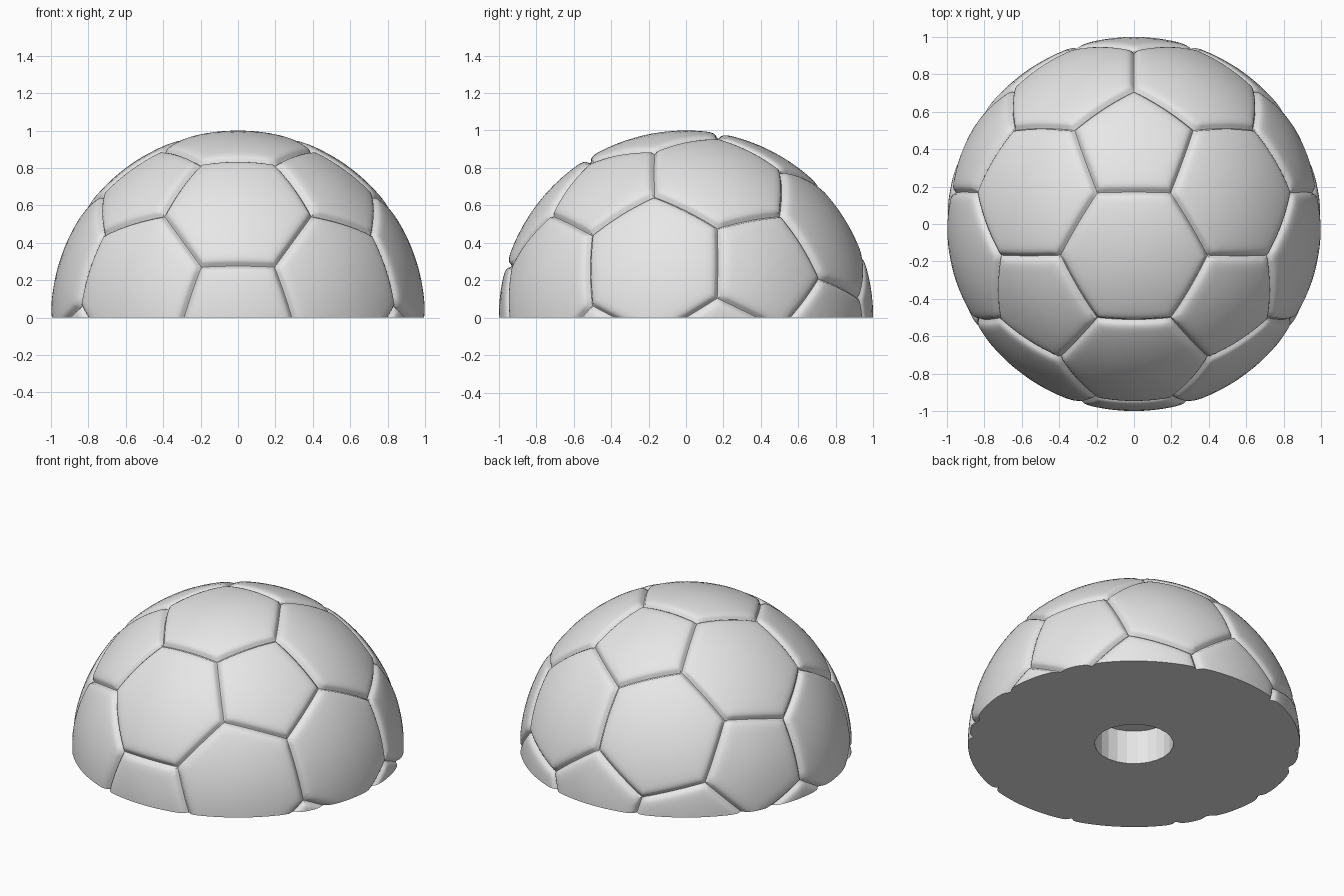
import bpy, bmesh, math
from mathutils import Vector

if "Cube" in bpy.data.objects:
    bpy.data.objects.remove(bpy.data.objects["Cube"])

HOLE_R, HOLE_DEPTH, HOLE_SIDES = 0.237, 0.225, 24
N = 10                                   # subdivisions along each seam
# groove profile: distance from seam -> radius
GROOVE = [(0.07, 1.0), (0.045, 0.9985), (0.028, 0.995), (0.016, 0.988),
          (0.008, 0.977), (0.0, 0.971)]

# icosahedron with its five-fold axis along y
ico = [Vector((0, 1, 0)), Vector((0, -1, 0))]
for k in range(5):
    for y, off in ((1, 0), (-1, 36)):
        a = math.radians(72 * k + off)
        ico.append(Vector((2 * math.sin(a), y, 2 * math.cos(a))) / math.sqrt(5))


def near(a, b):
    return a is not b and (a - b).length < 1.2


# panels of the ball: 12 pentagons and 20 hexagons
panels = []
for v in ico:
    ring = [w for w in ico if near(v, w)]
    u = (ring[0] - v * ring[0].dot(v)).normalized()
    t = v.cross(u)
    ring.sort(key=lambda w: math.atan2(w.dot(t), w.dot(u)))
    panels.append([(2 * v + w) / 3 for w in ring])
for i in range(12):
    for j in range(i):
        for k in range(j):
            a, b, c = ico[i], ico[j], ico[k]
            if near(a, b) and near(b, c) and near(a, c):
                panels.append([(2 * p + q) / 3 for p, q in
                               ((a, b), (b, a), (b, c), (c, b), (c, a), (a, c))])

bm = bmesh.new()
cache = {}


def vert(p, r):
    p = p.normalized() * r
    key = tuple(int(round(x * 20000)) for x in p)
    if key not in cache:
        cache[key] = bm.verts.new(p)
    return cache[key]


# panels domed onto the sphere, sinking into grooves at the seams
for pts in panels:
    scale = 1 / pts[0].length
    pts = [p * scale for p in pts]
    c = sum(pts, Vector()) / len(pts)
    inr = ((pts[0] + pts[1]) / 2 - c).length
    rows = [(f, 1.0) for f in (0.17, 0.34, 0.51, 0.66)]
    rows += [(1 - d / inr, r) for d, r in GROOVE]
    for a, b in zip(pts, pts[1:] + pts[:1]):
        grid = [[vert(c + (a.lerp(b, s / N) - c) * f, r) for s in range(N + 1)]
                for f, r in rows]
        centre = vert(c, 1.0)
        for s in range(N):
            bm.faces.new((centre, grid[0][s], grid[0][s + 1]))
            for g, h in zip(grid, grid[1:]):
                bm.faces.new((g[s], h[s], h[s + 1], g[s + 1]))

bmesh.ops.remove_doubles(bm, verts=bm.verts[:], dist=0.0002)

# keep the upper half
bmesh.ops.bisect_plane(bm, geom=bm.verts[:] + bm.edges[:] + bm.faces[:], dist=1e-5,
                       plane_co=(0, 0, 0), plane_no=(0, 0, 1), clear_inner=True)
bmesh.ops.recalc_face_normals(bm, faces=bm.faces[:])
for f in bm.faces:
    f.smooth = True
rim = [e for e in bm.edges if e.is_boundary]
for e in rim:
    for v in e.verts:
        v.co.z = 0

# flat base with a blind round hole
ang = [2 * math.pi * i / HOLE_SIDES for i in range(HOLE_SIDES)]
low = [bm.verts.new((HOLE_R * math.cos(a), HOLE_R * math.sin(a), 0)) for a in ang]
top = [bm.verts.new((v.co.x, v.co.y, HOLE_DEPTH)) for v in low]
loop = [bm.edges.new((low[i - 1], low[i])) for i in range(HOLE_SIDES)]
bmesh.ops.triangle_fill(bm, edges=rim + loop, use_beauty=True)
for i in range(HOLE_SIDES):
    bm.faces.new((low[i - 1], low[i], top[i], top[i - 1]))
bm.faces.new(top)
bmesh.ops.recalc_face_normals(bm, faces=bm.faces[:])

# keep crisp edges sharp
for e in bm.edges:
    if len(e.link_faces) == 2 and e.calc_face_angle(0) > math.radians(40):
        e.smooth = False

# centre the footprint
for ax in (0, 1):
    vals = [v.co[ax] for v in bm.verts]
    mid = (max(vals) + min(vals)) / 2
    for v in bm.verts:
        v.co[ax] -= mid

mesh = bpy.data.meshes.new("half_ball")
bm.to_mesh(mesh)
bm.free()
obj = bpy.data.objects.new("half_ball", mesh)
bpy.context.collection.objects.link(obj)
mat = bpy.data.materials.new("light_grey")
mat.diffuse_color = (0.8, 0.8, 0.8, 1)
mat.use_nodes = True
mat.node_tree.nodes["Principled BSDF"].inputs["Base Color"].default_value = mat.diffuse_color
mesh.materials.append(mat)
